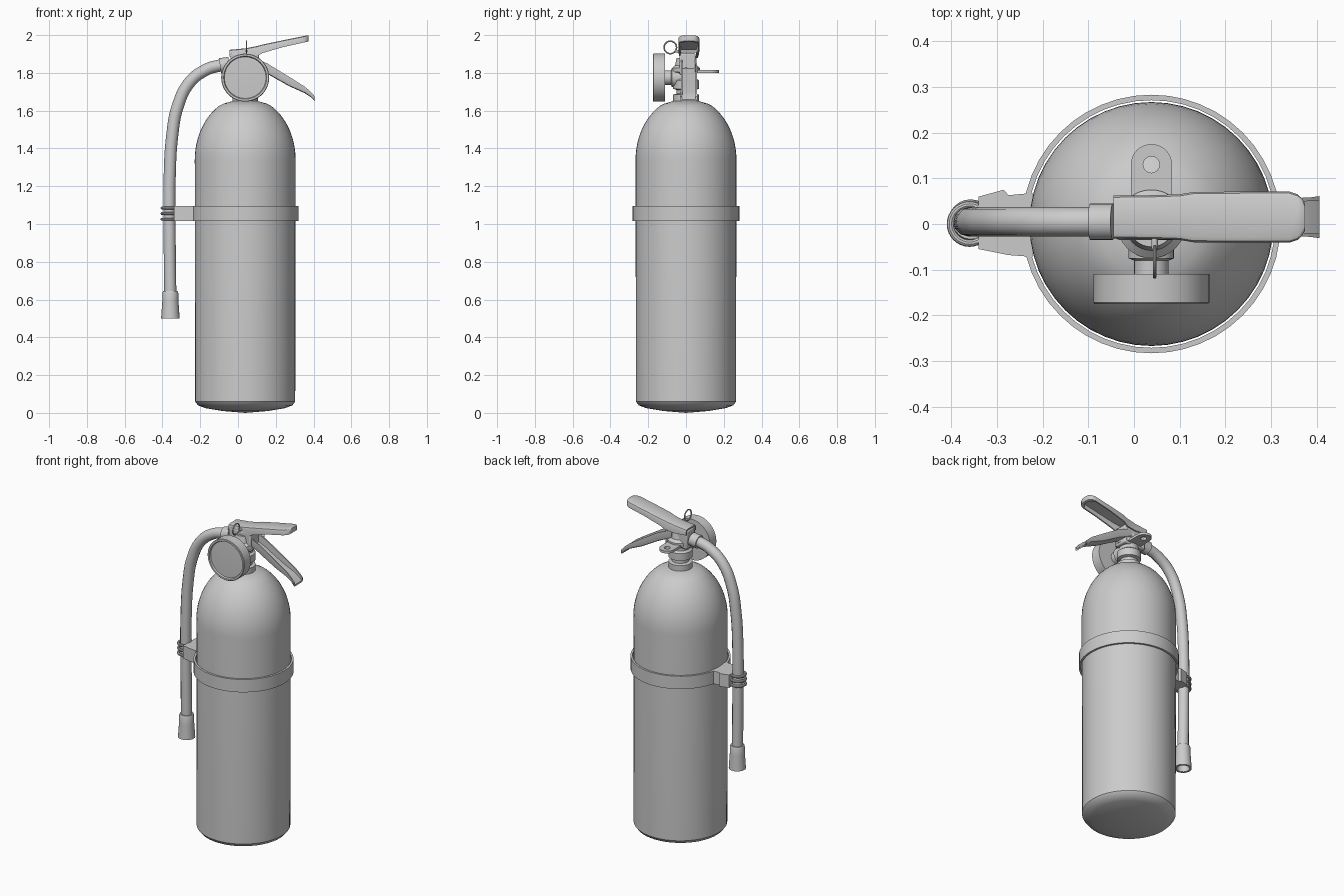
import bpy, bmesh
from math import pi, cos, sin, radians
from mathutils import Vector

cube = bpy.data.objects.get("Cube")
if cube:
    bpy.data.objects.remove(cube)

grey = bpy.data.materials.new("plain_grey")
grey.use_nodes = True
tone = (0.6, 0.6, 0.6, 1)
grey.diffuse_color = tone
grey.node_tree.nodes["Principled BSDF"].inputs["Base Color"].default_value = tone

AXIS = 0.038          # x of the tank axis
GRIP_Y = 0.015        # y of the lever centre line
HOSE_X = -0.36


def finish(obj, angle=35):
    obj.data.materials.clear()
    obj.data.materials.append(grey)
    bpy.ops.object.select_all(action="DESELECT")
    obj.select_set(True)
    bpy.context.view_layer.objects.active = obj
    if obj.type == "CURVE":
        bpy.ops.object.convert(target="MESH")
        obj = bpy.context.view_layer.objects.active
    bpy.ops.object.shade_smooth_by_angle(angle=radians(angle))
    return obj


def add_object(name, data):
    obj = bpy.data.objects.new(name, data)
    bpy.context.collection.objects.link(obj)
    return obj


def mesh_from(name, bm):
    bmesh.ops.recalc_face_normals(bm, faces=bm.faces)
    mesh = bpy.data.meshes.new(name)
    bm.to_mesh(mesh)
    bm.free()
    return add_object(name, mesh)


def lathe(name, profile, loc, rot=(0, 0, 0), steps=48, closed=False):
    """Spin (radius, height) points around the local z axis."""
    bm = bmesh.new()
    verts = [bm.verts.new((r, 0, h)) for r, h in profile]
    pairs = list(zip(verts, verts[1:]))
    if closed:
        pairs.append((verts[-1], verts[0]))
    edges = [bm.edges.new(p) for p in pairs]
    bmesh.ops.spin(bm, geom=verts + edges, cent=(0, 0, 0), axis=(0, 0, 1),
                   angle=2 * pi, steps=steps)
    bmesh.ops.remove_doubles(bm, verts=bm.verts, dist=0.0002)
    obj = mesh_from(name, bm)
    obj.location = loc
    obj.rotation_euler = rot
    return finish(obj)


def plate(name, outlines, low, high):
    """Flat plate from plan outlines; inner outlines become holes."""
    curve = bpy.data.curves.new(name, "CURVE")
    curve.dimensions = "2D"
    curve.fill_mode = "BOTH"
    curve.extrude = (high - low) / 2
    for outline in outlines:
        spline = curve.splines.new("POLY")
        spline.points.add(len(outline) - 1)
        for point, (x, y) in zip(spline.points, outline):
            point.co = (x, y, 0, 1)
        spline.use_cyclic_u = True
    obj = add_object(name, curve)
    obj.location.z = (low + high) / 2
    return finish(obj)


def channel(name, sections, side):
    """U-shaped lever; sections are x, z, half width, depth, wall."""
    bm = bmesh.new()
    rings = []
    for x, z, w, d, t in sections:
        c = min(0.012, d / 2)
        half = [(w - c, 0), (w - c * 0.3, c * 0.3), (w, c), (w, d), (w - t, d), (w - t, t)]
        loop = half + [(-y, h) for y, h in reversed(half)]
        rings.append([bm.verts.new((x, GRIP_Y + y, z + side * h)) for y, h in loop])
    n = len(rings[0])
    for a, b in zip(rings, rings[1:]):
        for i in range(n):
            j = (i + 1) % n
            bm.faces.new((a[i], a[j], b[j], b[i]))
    bm.faces.new(rings[0])
    bm.faces.new(rings[-1])
    return finish(mesh_from(name, bm), 40)


def arc(cx, cy, r, start, end, count):
    return [(cx + r * cos(start + (end - start) * i / count),
             cy + r * sin(start + (end - start) * i / count)) for i in range(count + 1)]


def torus(name, loc, major, minor, rot=(0, 0, 0)):
    bpy.ops.mesh.primitive_torus_add(location=loc, rotation=rot, major_radius=major,
                                     minor_radius=minor, major_segments=32, minor_segments=10)
    obj = bpy.context.object
    obj.name = name
    finish(obj)


def box(name, low, high):
    low, high = Vector(low), Vector(high)
    bpy.ops.mesh.primitive_cube_add(size=1, location=(low + high) / 2)
    obj = bpy.context.object
    obj.name = name
    obj.scale = high - low
    bpy.ops.object.transform_apply(location=False, rotation=False, scale=True)
    bevel = obj.modifiers.new("soft_edges", "BEVEL")
    bevel.width = 0.008
    bevel.segments = 2
    finish(obj)


# Tank with shallow base and elliptical dome
dome = [(0.267 * cos(a), 1.34 + 0.333 * sin(a))
        for a in (radians(59) * i / 12 for i in range(13))]
lathe("tank", [(0, 0), (0.12, 0.01), (0.21, 0.025), (0.25, 0.04), (0.265, 0.06)]
      + dome + [(0.115, 1.637), (0.07, 1.65), (0, 1.65)], (AXIS, 0, 0))

# Strap around the tank
lathe("strap", [(0.271, 1.015), (0.283, 1.015), (0.283, 1.095), (0.271, 1.095)],
      (AXIS, 0, 0), closed=True)

# Hose clip on the strap, with three gripping rings
plate("hose_clip", [[(-0.222, 0.068), (-0.275, 0.063), (-0.285, 0.075), (-0.34, 0.06),
                     (-0.34, -0.055), (-0.275, -0.068), (-0.222, -0.072)]], 1.015, 1.095)
for i in range(3):
    torus(f"clip_ring_{i + 1}", (HOSE_X, 0, 1.025 + 0.03 * i), 0.042, 0.008)

# Valve neck and body
lathe("valve_neck", [(0, 1.63), (0.068, 1.63), (0.068, 1.685), (0.05, 1.69), (0.05, 1.71),
                     (0.068, 1.715), (0.068, 1.76), (0.055, 1.77), (0.055, 1.8),
                     (0.075, 1.805), (0.075, 1.825), (0.058, 1.84), (0.05, 1.88), (0, 1.88)],
      (AXIS, 0, 0), steps=32)
box("valve_block", (-0.04, -0.035, 1.79), (0.11, 0.05, 1.905))

# Hanging tab with its hole at the back
plate("hanging_tab", [[(AXIS + 0.045, 0)] + arc(AXIS, 0.13, 0.045, 0, pi, 16)
                      + [(AXIS - 0.045, 0)],
                      arc(AXIS, 0.13, 0.018, 0, 2 * pi * 15 / 16, 15)], 1.8, 1.815)

# Pressure gauge and its stem
FORWARD = (pi / 2, 0, 0)
lathe("gauge", [(0, 0.11), (0.127, 0.11), (0.127, 0.172), (0.124, 0.175), (0.114, 0.175),
                (0.11, 0.166), (0, 0.17)], (AXIS, 0, 1.775), FORWARD)
lathe("gauge_stem", [(0, 0), (0.05, 0), (0.05, 0.075), (0.038, 0.08), (0.038, 0.112),
                     (0, 0.112)], (AXIS, 0, 1.775), FORWARD, 24)

# Safety pin and pull ring
lathe("safety_pin", [(0, -0.06), (0.007, -0.06), (0.007, 0.055), (0, 0.055)],
      (0.045, 0, 1.915), FORWARD, 12)
torus("pull_ring", (0.045, -0.083, 1.935), 0.033, 0.004, (0, pi / 2, 0))

# Squeeze lever above, carrying handle below
channel("upper_lever", [(-0.045, 1.922, 0.047, 0.035, 0.008), (0.04, 1.93, 0.048, 0.05, 0.008),
                        (0.1, 1.942, 0.05, 0.055, 0.008), (0.13, 1.95, 0.055, 0.045, 0.008),
                        (0.24, 1.973, 0.056, 0.036, 0.008), (0.34, 1.993, 0.056, 0.034, 0.008),
                        (0.358, 1.997, 0.05, 0.034, 0.03), (0.368, 1.999, 0.041, 0.034, 0.03),
                        (0.374, 1.998, 0.03, 0.03, 0.028)], -1)
channel("lower_handle", [(0.06, 1.84, 0.04, 0.05, 0.008), (0.155, 1.795, 0.042, 0.055, 0.008),
                         (0.27, 1.73, 0.042, 0.05, 0.008), (0.355, 1.692, 0.042, 0.034, 0.008),
                         (0.385, 1.672, 0.043, 0.028, 0.008),
                         (0.406, 1.65, 0.046, 0.026, 0.01)], 1)

# Hose and its collar
path = [(-0.05, 1.846), (-0.1, 1.838), (-0.166, 1.818), (-0.256, 1.75), (-0.32, 1.62),
        (-0.348, 1.47), (-0.362, 1.235), (-0.362, 0.95), (-0.358, 0.6)]
hose = bpy.data.curves.new("hose", "CURVE")
hose.dimensions = "3D"
hose.bevel_depth = 0.032
hose.bevel_resolution = 4
hose.use_fill_caps = True
hose.resolution_u = 8
spline = hose.splines.new("BEZIER")
spline.bezier_points.add(len(path) - 1)
for point, (x, z) in zip(spline.bezier_points, path):
    point.co = (x, 0.005, z)
    point.handle_left_type = point.handle_right_type = "AUTO"
finish(add_object("hose", hose))
lathe("hose_collar", [(0, 0), (0.04, 0), (0.04, 0.05), (0, 0.05)],
      (-0.046, 0.005, 1.845), (0, radians(-98), 0), 24)

# Hollow nozzle
lathe("nozzle", [(0, 0.645), (0.038, 0.645), (0.042, 0.635), (0.043, 0.59), (0.049, 0.5),
                 (0.036, 0.5), (0.03, 0.59), (0, 0.59)], (-0.358, 0.005, 0), steps=24)
